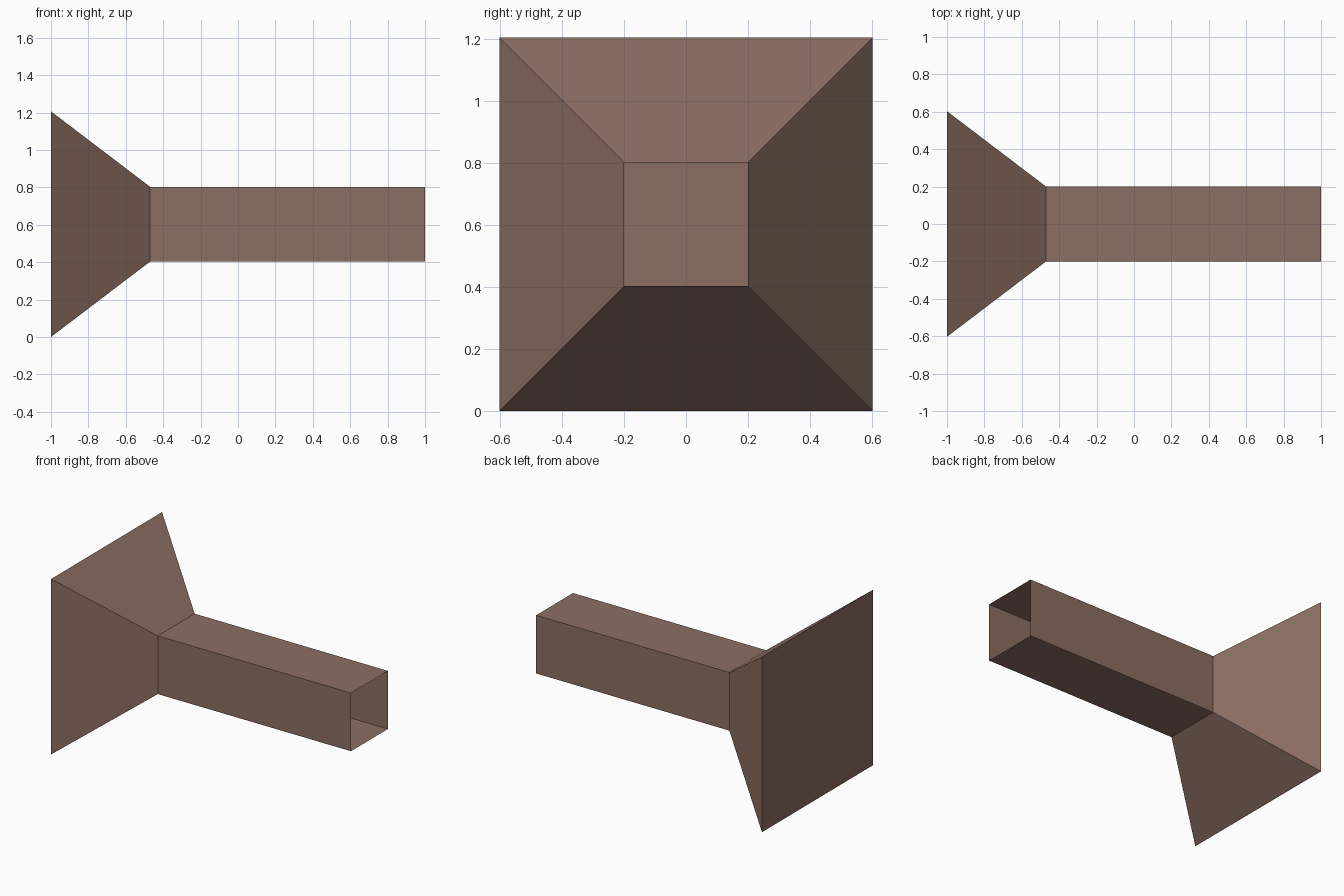
import bpy
import bmesh

if "Cube" in bpy.data.objects:
    bpy.data.objects.remove(bpy.data.objects["Cube"])

# Single flat brown
brown = bpy.data.materials.new("dusty_brown")
brown.diffuse_color = (0.266, 0.156, 0.124, 1.0)
brown.use_nodes = True
brown.node_tree.nodes["Principled BSDF"].inputs["Base Color"].default_value = brown.diffuse_color

CENTRE_Z = 0.603
# (x, half width) of each square section: flared base, neck, open end
SECTIONS = [(-1.0, 0.603), (-0.47, 0.2), (1.0, 0.2)]


def square_ring(bm, x, h):
    corners = [(-h, -h), (h, -h), (h, h), (-h, h)]
    return [bm.verts.new((x, y, CENTRE_Z + z)) for y, z in corners]


# Flared square tube, closed at the wide base and open at the far end
bm = bmesh.new()
rings = [square_ring(bm, x, h) for x, h in SECTIONS]
for a, b in zip(rings, rings[1:]):
    for i in range(4):
        j = (i + 1) % 4
        bm.faces.new((a[i], a[j], b[j], b[i]))
bm.faces.new(rings[0])
bmesh.ops.recalc_face_normals(bm, faces=bm.faces)

mesh = bpy.data.meshes.new("flared_square_tube")
bm.to_mesh(mesh)
bm.free()
mesh.materials.append(brown)
tube = bpy.data.objects.new("flared_square_tube", mesh)
bpy.context.collection.objects.link(tube)
